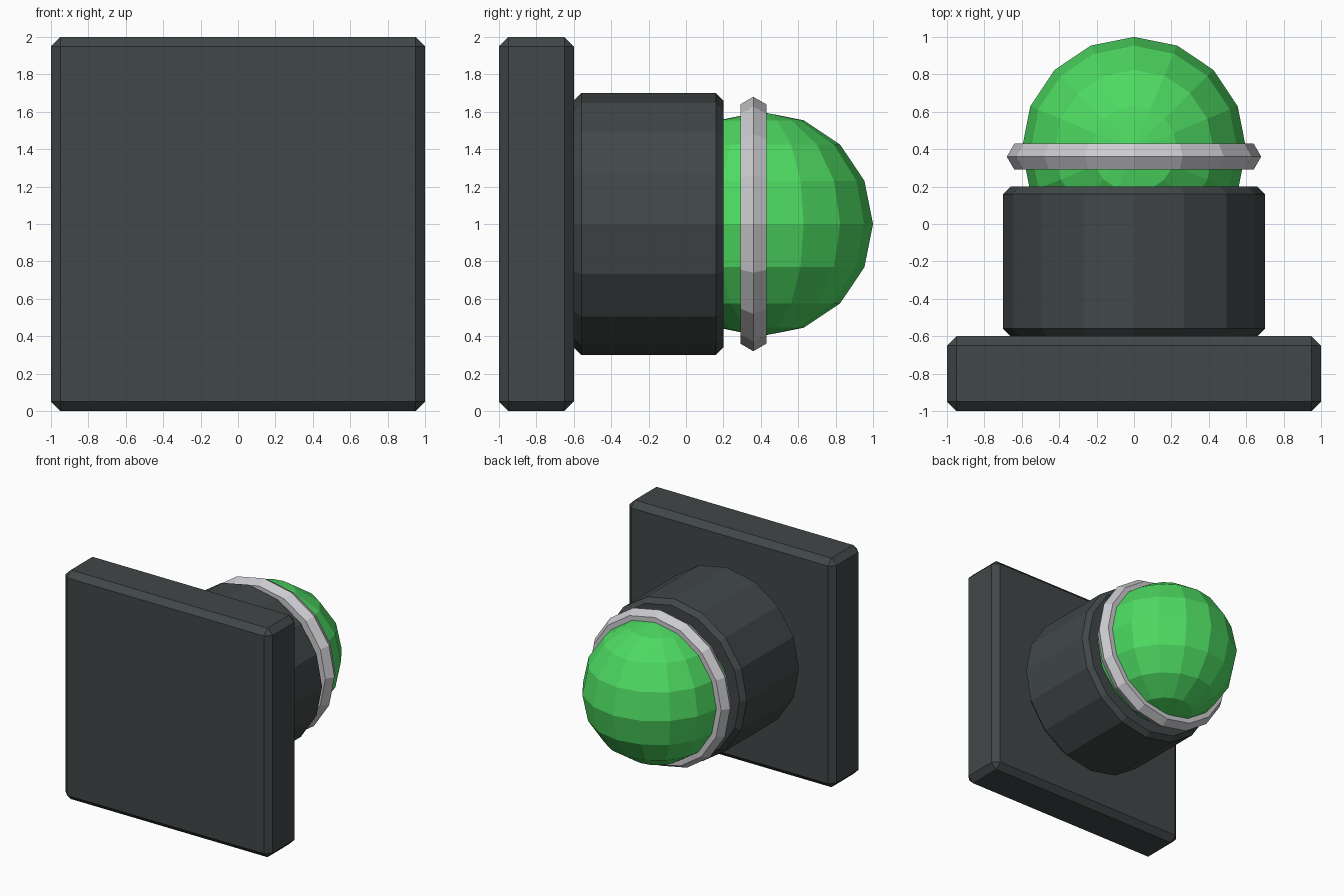
import bpy
from math import pi

default = bpy.data.objects.get("Cube")
if default:
    bpy.data.objects.remove(default, do_unlink=True)


def material(name, rgb):
    mat = bpy.data.materials.new(name)
    mat.use_nodes = True
    mat.diffuse_color = (*rgb, 1)
    mat.node_tree.nodes["Principled BSDF"].inputs["Base Color"].default_value = (*rgb, 1)
    return mat


def finish(name, mat, bevel=0):
    """Name and colour the active object, with an optional chamfer."""
    obj = bpy.context.object
    obj.name = obj.data.name = name
    obj.data.materials.append(mat)
    if bevel:
        mod = obj.modifiers.new("chamfer", "BEVEL")
        mod.width = bevel
        mod.segments = 1
        mod.limit_method = "ANGLE"
    return obj


dark = material("dark grey", (0.053, 0.063, 0.063))
green = material("bright green", (0.075, 0.7, 0.12))
silver = material("light grey", (0.6, 0.6, 0.63))

facing_back = (pi / 2, 0, 0)

# Square mounting plate
bpy.ops.mesh.primitive_cube_add(size=1, location=(0, -0.8, 1))
plate = bpy.context.object
plate.scale = (2, 0.4, 2)
bpy.ops.object.transform_apply(location=False, rotation=False, scale=True)
finish("mounting_plate", dark, 0.05)

# Round housing
bpy.ops.mesh.primitive_cylinder_add(vertices=16, radius=0.7, depth=0.8,
                                    location=(0, -0.2, 1), rotation=facing_back)
finish("housing", dark, 0.04)

# Lamp dome, with its poles up and down
bpy.ops.mesh.primitive_uv_sphere_add(segments=16, ring_count=8, radius=0.6,
                                     location=(0, 0.4, 1))
finish("lamp_dome", green)

# Collar ring around the dome
bpy.ops.mesh.primitive_torus_add(major_segments=16, minor_segments=6,
                                 major_radius=0.6, minor_radius=0.08,
                                 location=(0, 0.36, 1), rotation=facing_back)
finish("collar_ring", silver)
